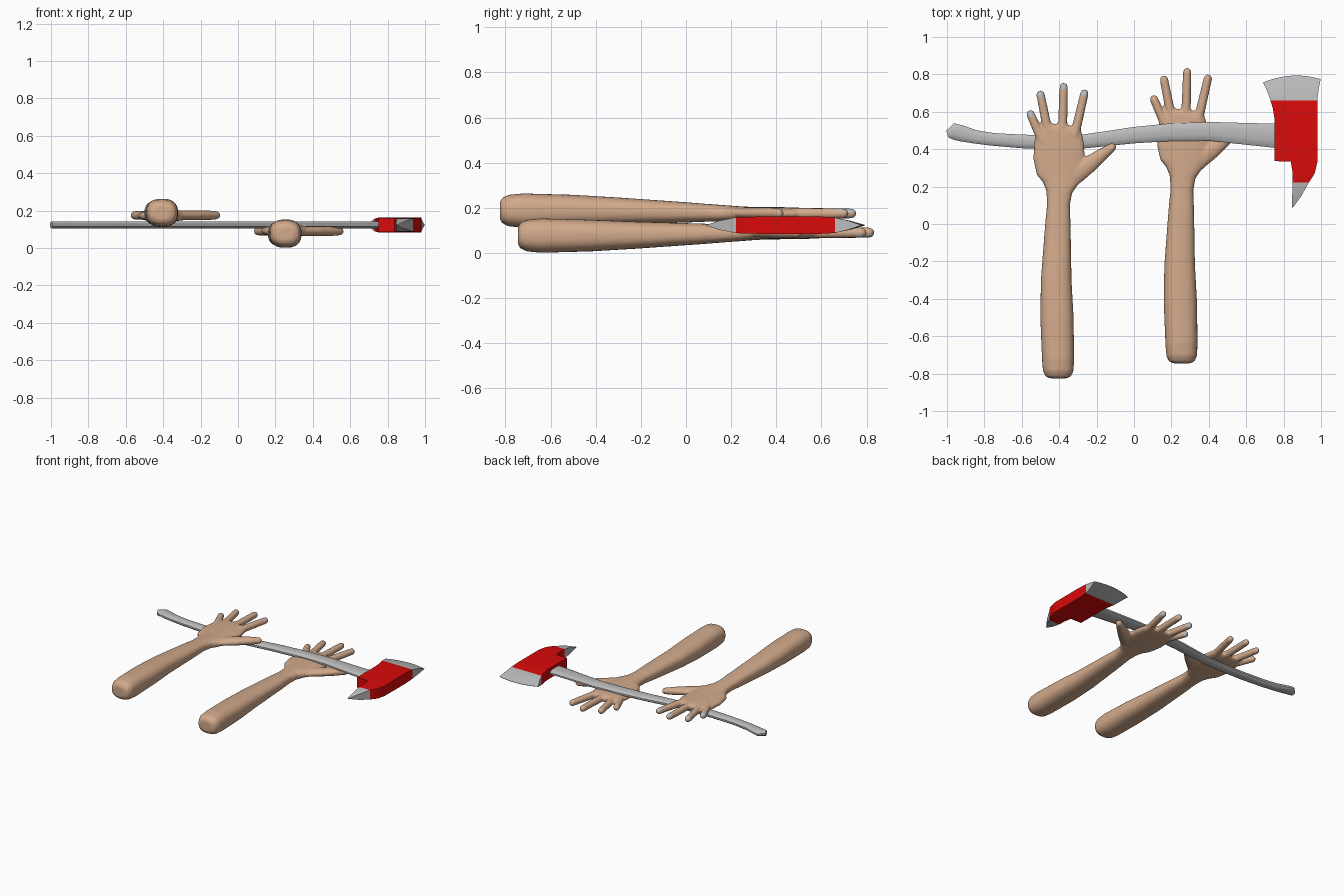
import bpy, bmesh, math
from mathutils import Vector

if "Cube" in bpy.data.objects:
    bpy.data.objects.remove(bpy.data.objects["Cube"])


def material(name, rgb):
    m = bpy.data.materials.new(name)
    m.diffuse_color = (*rgb, 1)
    m.use_nodes = True
    m.node_tree.nodes["Principled BSDF"].inputs["Base Color"].default_value = m.diffuse_color
    return m


SKIN = material("skin", (0.64, 0.40, 0.26))
GREY = material("steel grey", (0.50, 0.50, 0.50))
RED = material("fire red", (0.70, 0.003, 0.003))


def loft(bm, stations, sides=24, power=2.0):
    """Tube through stations (x, y, z, half width, half height), lying in the xy plane."""
    rings = []
    for i, (x, y, z, w, h) in enumerate(stations):
        a, b = stations[max(i - 1, 0)], stations[min(i + 1, len(stations) - 1)]
        d = Vector((b[0] - a[0], b[1] - a[1], 0)).normalized()
        across = Vector((d.y, -d.x, 0))
        ring = []
        for k in range(sides):
            t = 2 * math.pi * (k + 0.5) / sides
            c, s = math.cos(t), math.sin(t)
            u = math.copysign(abs(c) ** (2 / power), c) * w
            v = math.copysign(abs(s) ** (2 / power), s) * h
            ring.append(bm.verts.new(Vector((x, y, z + v)) + across * u))
        rings.append(ring)
    for r, q in zip(rings, rings[1:]):
        for k in range(sides):
            bm.faces.new((r[k], r[(k + 1) % sides], q[(k + 1) % sides], q[k]))
    bm.faces.new(rings[0][::-1])
    bm.faces.new(rings[-1])


def finish(bm, name, mats):
    bmesh.ops.recalc_face_normals(bm, faces=bm.faces)
    me = bpy.data.meshes.new(name)
    bm.to_mesh(me)
    bm.free()
    for m in mats:
        me.materials.append(m)
    ob = bpy.data.objects.new(name, me)
    bpy.context.collection.objects.link(ob)
    return ob


# ---- arms: forearm and palm sections (y, centre x, half width, half height, centre z)
ARM = [(-0.825, -0.405, 0.045, 0.036, 0.188), (-0.815, -0.405, 0.068, 0.056, 0.188),
       (-0.785, -0.405, 0.082, 0.070, 0.188), (-0.72, -0.406, 0.086, 0.076, 0.188),
       (-0.5, -0.412, 0.089, 0.070, 0.188), (-0.3, -0.416, 0.082, 0.060, 0.186),
       (0.0, -0.407, 0.068, 0.045, 0.180), (0.1, -0.404, 0.061, 0.039, 0.178),
       (0.17, -0.400, 0.069, 0.036, 0.176), (0.22, -0.392, 0.096, 0.034, 0.174),
       (0.27, -0.395, 0.125, 0.032, 0.173), (0.35, -0.400, 0.138, 0.031, 0.173),
       (0.43, -0.400, 0.134, 0.030, 0.173), (0.5, -0.392, 0.115, 0.027, 0.174),
       (0.53, -0.388, 0.095, 0.018, 0.175)]
FINGERS = [((-0.485, 0.43), (-0.562, 0.608)), ((-0.455, 0.47), (-0.504, 0.714)),
           ((-0.383, 0.48), (-0.375, 0.755)), ((-0.318, 0.47), (-0.260, 0.720))]
MID_Z = 0.1325


def digit(bm, path, r0, r1):
    """Tapered digit with a rounded tip along a path of xy points."""
    pts = [Vector((*p, 0.175)) for p in path]
    n = len(pts) - 1
    d = (pts[-1] - pts[-2]).normalized()
    st = [(*p, r0 + (r1 - r0) * i / n) for i, p in enumerate(pts[:-1])]
    for a in (0, 30, 55, 75):
        a = math.radians(a)
        st.append((*(pts[-1] - d * r1 * (1 - math.sin(a))), r1 * math.cos(a)))
    loft(bm, [(x, y, z, r, min(r, 0.027)) for x, y, z, r in st], 16)


def make_arm(name, offset, flip):
    bm = bmesh.new()
    loft(bm, [(x, y, z, w, h) for y, x, w, h, z in ARM], 32, 2.5)
    for base, tip in FINGERS:
        digit(bm, (base, tip), 0.026, 0.023)
    digit(bm, ((-0.35, 0.24), (-0.24, 0.318), (-0.17, 0.372), (-0.098, 0.424)), 0.058, 0.023)

    def place(p):
        return Vector((p.x + offset[0], p.y + offset[1], 2 * MID_Z - p.z if flip else p.z))
    for v in bm.verts:
        v.co = place(v.co)
    ob = finish(bm, name, (SKIN, GREY))
    # fuse the arm and the digits into one skin
    rm = ob.modifiers.new("fuse", 'REMESH')
    rm.mode = 'VOXEL'
    rm.voxel_size = 0.008
    sm = ob.modifiers.new("soften", 'SMOOTH')
    sm.iterations = 4
    dg = bpy.context.evaluated_depsgraph_get()
    me = bpy.data.meshes.new_from_object(ob.evaluated_get(dg))
    ob.modifiers.clear()
    ob.data = me
    me.materials.clear()
    me.materials.append(SKIN)
    me.materials.append(GREY)
    # nails on the back of each fingertip
    tips = [place(Vector((*t, 0.19))) for _, t in FINGERS]
    for f in me.polygons:
        f.use_smooth = True
        near = min((f.center - t).length for t in tips) < 0.042
        f.material_index = int(near and f.normal.z * (-1 if flip else 1) > 0.3)
    return ob


make_arm("left_arm", (0, 0), False)
make_arm("right_arm", (0.66, 0.08), True)

# ---- axe handle: (x, lower y, upper y)
AXE_Z = 0.123
HANDLE = [(-0.998, 0.46, 0.50), (-0.96, 0.447, 0.54), (-0.92, 0.44, 0.528),
          (-0.85, 0.429, 0.503), (-0.75, 0.417, 0.487), (-0.6, 0.404, 0.479),
          (-0.45, 0.400, 0.475), (-0.27, 0.403, 0.480), (-0.13, 0.417, 0.500),
          (0.0, 0.430, 0.520), (0.2, 0.442, 0.540), (0.4, 0.444, 0.547),
          (0.6, 0.422, 0.542), (0.76, 0.405, 0.538)]
bm = bmesh.new()
loft(bm, [(x, (a + b) / 2, AXE_Z, (b - a) / 2, 0.019) for x, a, b in HANDLE], 12, 2.3)
handle = finish(bm, "axe_handle", (GREY,))

# ---- axe head rows: (left x, left y, right x, right y, bulge, half thickness)
HEAD = [(0.844, 0.088, 0.850, 0.088, 0, 0.001), (0.846, 0.15, 0.895, 0.15, 0, 0.021),
        (0.847, 0.222, 0.935, 0.222, 0, 0.035), (0.847, 0.28, 0.966, 0.27, 0, 0.037),
        (0.838, 0.334, 0.980, 0.33, 0, 0.038), (0.750, 0.336, 0.980, 0.34, 0, 0.038),
        (0.750, 0.57, 0.980, 0.57, 0, 0.039), (0.742, 0.62, 0.980, 0.62, 0, 0.037),
        (0.730, 0.66, 0.980, 0.66, 0, 0.034), (0.713, 0.71, 0.987, 0.72, 0.012, 0.020),
        (0.690, 0.757, 0.998, 0.775, 0.027, 0.001)]
N = 10
bm = bmesh.new()
sheets = []
for side in (1, -1):
    sheets.append([[bm.verts.new((x0 + (x1 - x0) * k / N,
                                  y0 + (y1 - y0) * k / N + b * 4 * (k / N) * (1 - k / N),
                                  AXE_Z + side * h)) for k in range(N + 1)]
                   for x0, y0, x1, y1, b, h in HEAD])
top, bot = sheets
for i in range(len(HEAD) - 1):
    quads = [(s[i][k], s[i][k + 1], s[i + 1][k + 1], s[i + 1][k]) for s in sheets for k in range(N)]
    quads += [(top[i][k], top[i + 1][k], bot[i + 1][k], bot[i][k]) for k in (0, N)]
    for q in quads:
        bm.faces.new(q).material_index = 0 if 2 <= i < 8 else 1
for i in (0, -1):
    for k in range(N):
        bm.faces.new((top[i][k], top[i][k + 1], bot[i][k + 1], bot[i][k])).material_index = 1
head = finish(bm, "axe_head", (RED, GREY))

# ---- smooth shading with crisp edges on the axe
for ob in (handle, head):
    bpy.ops.object.select_all(action='DESELECT')
    ob.select_set(True)
    bpy.context.view_layer.objects.active = ob
    bpy.ops.object.shade_smooth_by_angle(angle=math.radians(35 if ob is handle else 20))
